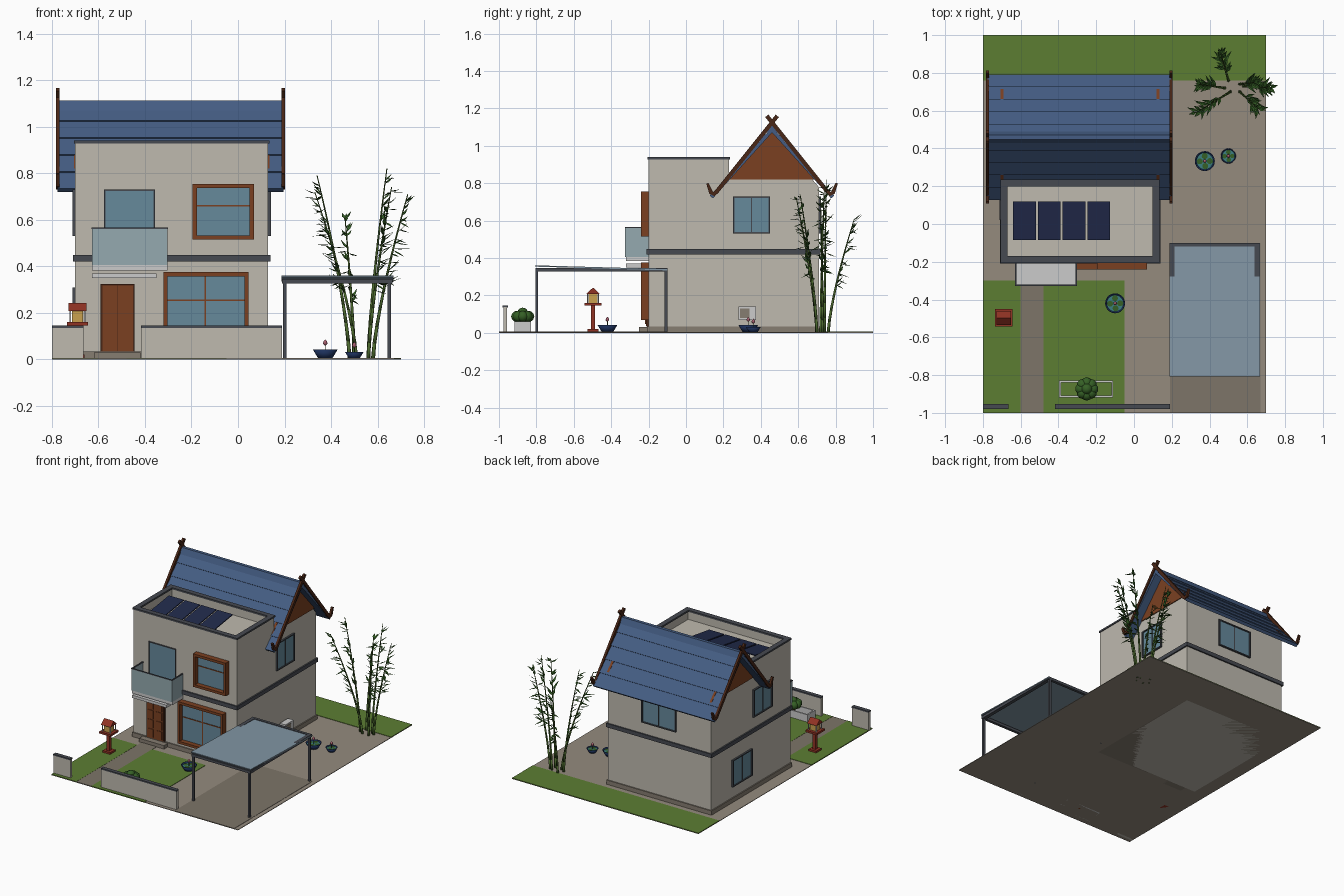
import bpy, bmesh, math, random
from mathutils import Vector as V

if "Cube" in bpy.data.objects:
    bpy.data.objects.remove(bpy.data.objects["Cube"])

random.seed(4)

def mat(name, hexcol):
    m = bpy.data.materials.new(name)
    c = [(int(hexcol[i:i + 2], 16) / 255) ** 2.2 for i in (0, 2, 4)]
    m.diffuse_color = (*c, 1)
    m.use_nodes = True
    m.node_tree.nodes["Principled BSDF"].inputs["Base Color"].default_value = m.diffuse_color
    return m

WALL, DARK, PLINTH = mat("wall", "BDB8AD"), mat("charcoal", "484B52"), mat("plinth", "857C70")
PAVE, DRIVE, GRASS = mat("paving", "938A7D"), mat("drive", "7C7468"), mat("grass", "5D7D36")
ROOF, WOOD, BARGE = mat("roof_tile", "465D82"), mat("wood", "7A4226"), mat("dark_wood", "4A2A1C")
GLASS, CLEAR, WHITE = mat("glass", "66889A"), mat("clear_glass", "93A8AE"), mat("white", "C8C8C4")
SOLAR, NAVY, WATER = mat("solar", "262E4C"), mat("navy", "22345C"), mat("water", "3E7C80")
LEAF, CULM, RED = mat("leaf", "38602A"), mat("culm", "4B6630"), mat("red", "8E3528")
GOLD, PINK = mat("gold", "C8A050"), mat("pink", "A86070")

def finish(name, bm, m, smooth=False):
    bmesh.ops.recalc_face_normals(bm, faces=bm.faces)
    me = bpy.data.meshes.new(name)
    bm.to_mesh(me)
    bm.free()
    me.materials.append(m)
    for p in me.polygons:
        p.use_smooth = smooth
    ob = bpy.data.objects.new(name, me)
    bpy.context.collection.objects.link(ob)
    return ob

def prism(name, profile, x0, x1, m):
    """Extrude a (y, z) profile along x."""
    bm = bmesh.new()
    f = bm.faces.new([bm.verts.new((x0, y, z)) for y, z in profile])
    g = bmesh.ops.extrude_face_region(bm, geom=[f])["geom"]
    bmesh.ops.translate(bm, vec=(x1 - x0, 0, 0), verts=[e for e in g if isinstance(e, bmesh.types.BMVert)])
    return finish(name, bm, m)

def box(name, x0, x1, y0, y1, z0, z1, m):
    return prism(name, [(y0, z0), (y1, z0), (y1, z1), (y0, z1)], min(x0, x1), max(x0, x1), m)

def lathe(name, profile, loc, m, n=20):
    bm = bmesh.new()
    vs = [bm.verts.new((r, 0, z)) for r, z in profile]
    es = [bm.edges.new(p) for p in zip(vs, vs[1:])]
    bmesh.ops.spin(bm, geom=vs + es, cent=(0, 0, 0), axis=(0, 0, 1), angle=math.tau, steps=n)
    bmesh.ops.remove_doubles(bm, verts=bm.verts, dist=1e-5)
    bmesh.ops.translate(bm, vec=loc, verts=bm.verts)
    return finish(name, bm, m, True)

def wbox(name, side, u0, u1, d0, d1, z0, z1, m):
    """Box on a house wall: u runs along the wall, d is the distance out of it."""
    if side in ("front", "back"):
        s, o = (-1, -0.20) if side == "front" else (1, 0.71)
        a, b = sorted((o + s * d0, o + s * d1))
        return box(name, u0, u1, a, b, z0, z1, m)
    s, o = (-1, -0.70) if side == "left" else (1, 0.13)
    return box(name, o + s * d0, o + s * d1, u0, u1, z0, z1, m)

def window(name, side, u0, u1, z0, z1, m, t=0.01, d=0.01, vert=(), horiz=()):
    wbox(name + "_glass", side, u0 + t, u1 - t, -0.005, 0.005, z0 + t, z1 - t, GLASS)
    wbox(name + "_jamb_a", side, u0, u0 + t, -0.005, d, z0, z1, m)
    wbox(name + "_jamb_b", side, u1 - t, u1, -0.005, d, z0, z1, m)
    wbox(name + "_sill", side, u0 + t, u1 - t, -0.005, d, z0, z0 + t, m)
    wbox(name + "_head", side, u0 + t, u1 - t, -0.005, d, z1 - t, z1, m)
    for v in vert:
        wbox(name + "_mullion", side, v - .003, v + .003, 0, .009, z0 + t, z1 - t, m)
    for h in horiz:
        wbox(name + "_transom", side, u0 + t, u1 - t, 0, .009, h - .003, h + .003, m)

# Plot, lawns, path and drive
box("paved_plot", -.8, .7, -1, 1, 0, .004, PAVE)
box("back_lawn", -.8, .7, .76, 1, .001, .007, GRASS)
box("lawn_left", -.8, -.6, -1, -.3, .001, .007, GRASS)
box("lawn_right", -.48, -.05, -1, -.3, .001, .007, GRASS)
box("path", -.6, -.48, -1, -.2, .001, .006, DRIVE)
box("driveway", .19, .67, -1, -.1, .001, .006, DRIVE)

# House body, plinth, band and flat-roof parapet
prism("house_body", [(-.2, 0), (.71, 0), (.71, .78), (.675, .82), (-.2, .82)], -.7, .13, WALL)
box("front_upper_block", -.7, .13, -.2, .23, .8, .87, WALL)
box("plinth", -.708, .138, -.208, .718, 0, .035, PLINTH)
box("floor_band", -.71, .14, -.21, .72, .42, .448, DARK)
for n, a in (("front", (-.7, .13, -.2, -.175)), ("back", (-.7, .13, .205, .23)),
             ("left", (-.7, -.675, -.175, .205)), ("right", (.105, .13, -.175, .205))):
    box("parapet_" + n, *a, .86, .93, WALL)
    e = .006
    box("parapet_cap_" + n, a[0] - e, a[1] + e, a[2] - e, a[3] + e, .928, .94, DARK)

# Solar panels
for i in range(4):
    x = -.64 + .131 * i
    prism("solar_panel", [(-.085, .885), (.12, .915), (.12, .922), (-.085, .892)], x, x + .12, SOLAR)
    for y, z in ((-.07, .885), (.1, .913)):
        box("panel_leg", x + .055, x + .065, y, y + .01, .865, z, WHITE)

# Gable roof with lapped courses, ridge cap and crossed bargeboards
RY, RZ = .46, 1.095
for s, n in ((-1, "front"), (1, "back")):
    d, nor = V((s * .328, -.365)), V((s * .365, .328)).normalized()
    o = V((RY, RZ))
    pts = []
    for i in range(5):
        pts += [o + d * (i / 5), o + d * ((i + 1) / 5) + nor * .006]
    pts += [o + d - nor * .016, V((RY, RZ - .024))]
    prism("roof_slope_" + n, [tuple(p) for p in pts], -.775, .195, ROOF)
    path = [V((RY + s * y, z)) for y, z in ((-.028, 1.16), (.296, .755), (.31, .742), (.326, .75), (.346, .80))]
    L, R = [], []
    for i, p in enumerate(path):
        t = (path[min(i + 1, 4)] - path[max(i - 1, 0)]).normalized()
        w = V((-t.y, t.x)) * (.011 if i < 4 else .006)
        L.append(tuple(p + w))
        R.append(tuple(p - w))
    for x in (-.783, .187):
        prism("bargeboard_" + n, L + R[::-1], x, x + .016, BARGE)
prism("ridge_cap", [(RY - .03, RZ - .025), (RY + .03, RZ - .025), (RY + .012, 1.112), (RY - .012, 1.112)], -.775, .195, ROOF)
for x in (-.706, .12):
    prism("gable_panel", [(.205, .82), (.715, .82), (.46, 1.08)], x, x + .016, WOOD)

# Windows and doors
window("lounge_window", "front", -.32, .045, .07, .375, WOOD, .018, .04, (-.14,), (.255,))
window("bedroom_window", "front", -.195, .068, .515, .755, WOOD, .018, .04, (), (.66,))
window("balcony_door", "front", -.575, -.357, .41, .73, DARK, .006, .008)
window("right_window", "right", .25, .45, .53, .73, DARK, .008, .012, (.35,))
window("left_upper_window", "left", .02, .235, .53, .73, DARK, .008, .012, (.128,))
window("left_lower_window", "left", .25, .475, .115, .31, DARK, .008, .012, (.36,))
window("back_window", "back", -.42, -.145, .53, .73, DARK, .008, .012, (-.28,))
wbox("door_frame", "front", -.59, -.445, 0, .01, .035, .325, BARGE)
for i in range(2):
    u = -.583 + i * .067
    wbox("door_leaf", "front", u, u + .064, 0, .014, .037, .318, WOOD)
    for k in range(4):
        wbox("door_panel", "front", u + .01, u + .054, .01, .018, .047 + k * .068, .105 + k * .068, WOOD)
box("door_step", -.62, -.42, -.25, -.2, 0, .03, PLINTH)

# Balcony and entrance canopy
box("balcony_slab", -.628, -.303, -.322, -.2, .383, .408, WHITE)
box("canopy", -.628, -.35, -.322, -.2, .35, .37, WHITE)
for n, a in (("front", (-.628, -.303, -.325, -.32)), ("left", (-.628, -.623, -.32, -.2)),
             ("right", (-.308, -.303, -.32, -.2))):
    box("balcony_glass_" + n, *a, .405, .562, CLEAR)
    box("balcony_rail_" + n, a[0] - .002, a[1] + .002, a[2] - .002, a[3], .56, .567, DARK)

# Air-conditioning unit
wbox("ac_unit", "right", .28, .375, .01, .055, .07, .14, WHITE)
wbox("ac_grille", "right", .29, .34, .05, .058, .08, .13, PLINTH)

# Front boundary walls
for x0, x1 in ((-.8, -.665), (-.417, .19)):
    box("boundary_wall", x0, x1, -.976, -.956, 0, .137, WALL)
    box("boundary_cap", x0, x1, -.98, -.952, .136, .146, DARK)

# Carport
for x in (.193, .643):
    for y in (-.805, -.115):
        box("carport_post", x, x + .015, y, y + .015, 0, .33, DARK)
    box("carport_side_beam", x - .004, x + .022, -.805, -.1, .327, .346, DARK)
for y in (-.805, -.12):
    box("carport_cross_beam", .19, .665, y, y + .02, .327, .346, DARK)
prism("carport_sheet", [(-.808, .354), (-.1, .334), (-.1, .341), (-.808, .361)], .187, .668, mat("sheet", "8296A4"))

# Lotus bowls
for x, y, r, h in ((.375, .333, .053, .042), (.50, .36, .04, .032), (-.10, -.42, .053, .042)):
    lathe("lotus_bowl", [(0, .002), (r * .55, .002), (r, h), (r * .9, h), (r * .8, h * .7)], (x, y, 0), NAVY)
    lathe("bowl_water", [(0, h * .8), (r * .88, h * .8)], (x, y, 0), WATER)
    for k in range(4):
        a = k * 1.6
        lathe("lily_pad", [(0, h * .88), (r * .3, h * .88)], (x + r * .5 * math.cos(a), y + r * .5 * math.sin(a), 0), LEAF, 10)
    lathe("lotus_stem", [(.002, h * .8), (.002, h + .02)], (x, y, 0), CULM, 6)
    lathe("lotus_bud", [(0, h + .016), (.01, h + .026), (.007, h + .036), (0, h + .044)], (x, y, 0), PINK, 8)

# Shrine on a post
sx, sy = -.69, -.497
for n, r, z0, z1, m in (("foot", .03, 0, .02, RED), ("post", .011, .02, .148, RED), ("plate", .046, .146, .16, RED),
                        ("house", .024, .16, .21, GOLD)):
    box("shrine_" + n, sx - r, sx + r, sy - r, sy + r, z0, z1, m)
for i in (-1, 1):
    for j in (-1, 1):
        x, y = sx + i * .031, sy + j * .03
        box("shrine_column", x - .003, x + .003, y - .003, y + .003, .16, .21, WHITE)
prism("shrine_roof", [(sy - .037, .208), (sy + .037, .208), (sy, .242)], sx - .038, sx + .038, RED)

# Planter and clipped shrub
for a in ((-.397, -.11, -.918, -.908), (-.397, -.11, -.838, -.828), (-.397, -.387, -.91, -.83), (-.12, -.11, -.91, -.83)):
    box("planter_side", *a, 0, .06, WHITE)
bm = bmesh.new()
for k in range(9):
    a, c = k * math.tau / 8, (0 if k == 8 else .032)
    g = bmesh.ops.create_icosphere(bm, subdivisions=2, radius=.03)["verts"]
    bmesh.ops.translate(bm, verts=g, vec=(-.25 + c * math.cos(a), -.873 + c * math.sin(a), .088 if c else .105))
finish("shrub", bm, LEAF, True)
box("shrub_trunk", -.258, -.242, -.881, -.865, 0, .08, WOOD)

# Bamboo clump: (base, tip, height)
culms, leaves = bmesh.new(), bmesh.new()

def tube(bm, a, b, r):
    g = bmesh.ops.create_cone(bm, cap_ends=True, segments=6, radius1=r, radius2=r * .88, depth=(b - a).length)["verts"]
    q = (b - a).to_track_quat("Z", "Y").to_matrix()
    for v in g:
        v.co = q @ v.co + (a + b) / 2

for b, t, h in (((.48, .72), (.34, .74), .79), ((.50, .76), (.46, .90), .61), ((.51, .70), (.33, .59), .72),
                ((.58, .73), (.73, .72), .71), ((.56, .70), (.66, .61), .74), ((.56, .74), (.64, .75), .82)):
    b, t = V(b), V(t)
    pts = [V((*(b.lerp(t, (i / 10) ** 1.35)), h * i / 10)) for i in range(11)]
    for i in range(10):
        tube(culms, pts[i], pts[i + 1], .0088 - .0007 * i)
        for k in range(4 if i > 3 else 0):
            p = pts[i].lerp(pts[i + 1], random.random())
            a = math.atan2((t - b).y, (t - b).x) + random.uniform(-1.1, 1.1)
            d = V((math.cos(a), math.sin(a), random.uniform(-.5, 1.0))).normalized()
            l = random.uniform(.05, .08) * (.8 if i > 7 else 1)
            side = d.cross(V((0, 0, 1))).normalized() * .009
            end = p + d * l
            end.x, end.z = min(end.x, .8), min(end.z, .85)
            mid = p + d * l * .4
            q = [leaves.verts.new(c) for c in (p, mid + side, end, mid - side, mid - V((0, 0, .004)))]
            for f in ((0, 1, 4), (1, 2, 4), (2, 3, 4), (3, 0, 4)):
                leaves.faces.new([q[j] for j in f])
finish("bamboo_culms", culms, CULM, True)
finish("bamboo_leaves", leaves, LEAF)
